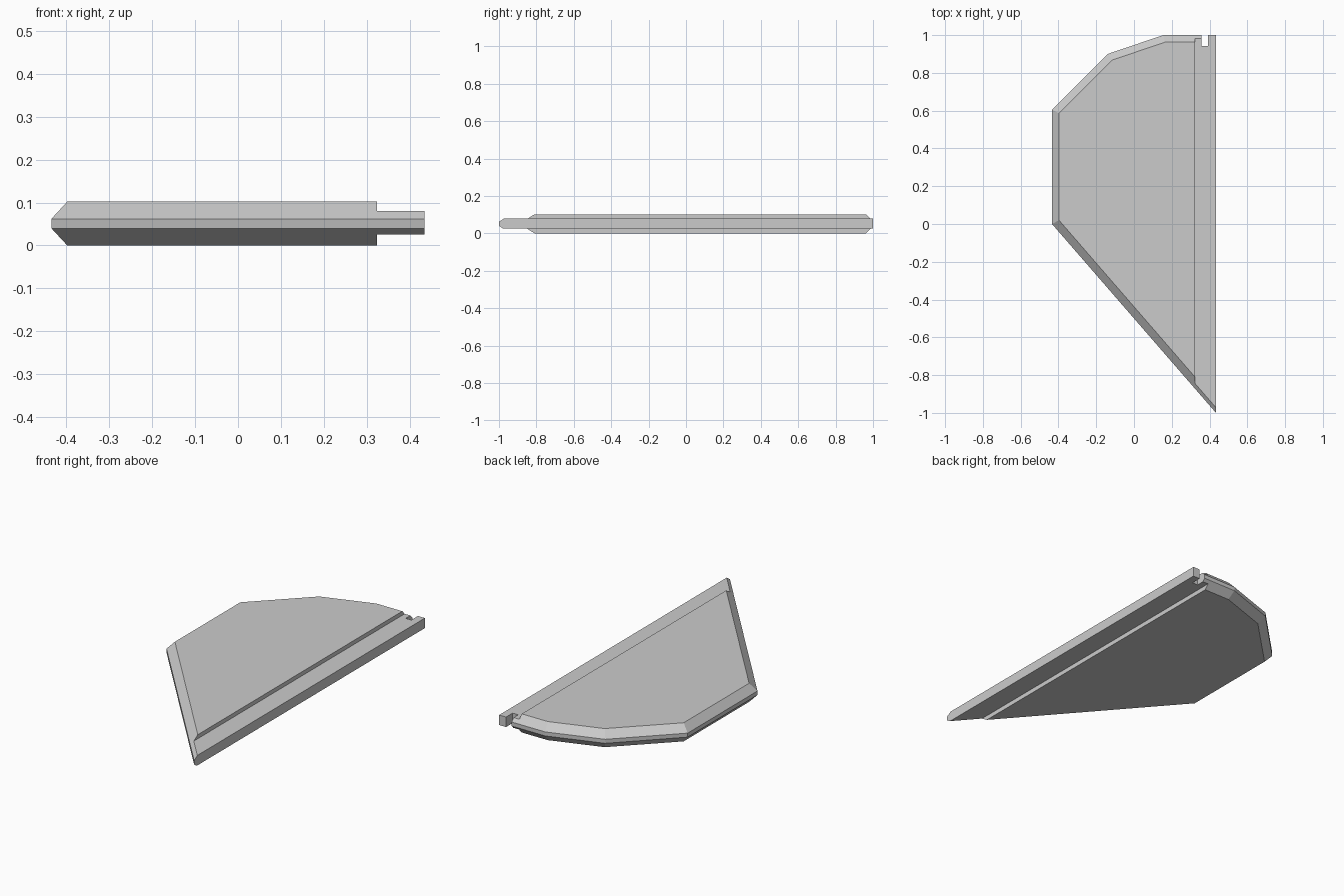
import bpy
import bmesh

if "Cube" in bpy.data.objects:
    bpy.data.objects.remove(bpy.data.objects["Cube"], do_unlink=True)

grey = bpy.data.materials.new("plain_grey")
grey.use_nodes = True
colour = (0.6, 0.6, 0.6, 1)
grey.diffuse_color = colour
grey.node_tree.nodes["Principled BSDF"].inputs["Base Color"].default_value = colour


def loft(name, rings):
    """Solid through stacked rings of (x, y) points at given heights."""
    bm = bmesh.new()
    loops = [[bm.verts.new((x, y, z)) for x, y in pts] for z, pts in rings]
    for low, high in zip(loops, loops[1:]):
        for i in range(len(low)):
            j = (i + 1) % len(low)
            bm.faces.new((low[i], low[j], high[j], high[i]))
    bm.faces.new(loops[0])
    bm.faces.new(loops[-1])
    bmesh.ops.recalc_face_normals(bm, faces=bm.faces[:])
    mesh = bpy.data.meshes.new(name)
    bm.to_mesh(mesh)
    bm.free()
    mesh.materials.append(grey)
    obj = bpy.data.objects.new(name, mesh)
    bpy.context.collection.objects.link(obj)
    return obj


def cut(target, name, x0, x1, y0, y1, z0, z1):
    """Subtract a box from the target."""
    corners = [(x0, y0), (x1, y0), (x1, y1), (x0, y1)]
    box = loft(name, [(z0, corners), (z1, corners)])
    mod = target.modifiers.new(name, 'BOOLEAN')
    mod.operation = 'DIFFERENCE'
    mod.solver = 'EXACT'
    mod.object = box
    bpy.context.view_layer.objects.active = target
    bpy.ops.object.modifier_apply(modifier=name)
    bpy.data.objects.remove(box, do_unlink=True)


# Plate with chamfered rim; the square back corner is left unchamfered
side = 0.434
rim = [(side, -1), (-side, 0), (-side, 0.605), (-0.14, 0.9),
       (0.155, 1), (0.37, 1), (0.38, 1), (side, 1)]
face = [(side, -0.938), (-0.397, 0.02), (-0.397, 0.587), (-0.115, 0.868),
        (0.165, 0.963), (0.37, 0.963), (0.38, 1), (side, 1)]
plate = loft("panel", [(0, face), (0.04, rim), (0.062, rim), (0.102, face)])

# Thin tongue along the straight edge
cut(plate, "upper_rebate", 0.323, 0.6, -1.2, 1.2, 0.08, 0.3)
cut(plate, "lower_rebate", 0.323, 0.6, -1.2, 1.2, -0.3, 0.025)

# Locking notch at the back of the tongue
cut(plate, "notch", 0.358, 0.392, 0.943, 1.2, -0.3, 0.3)
